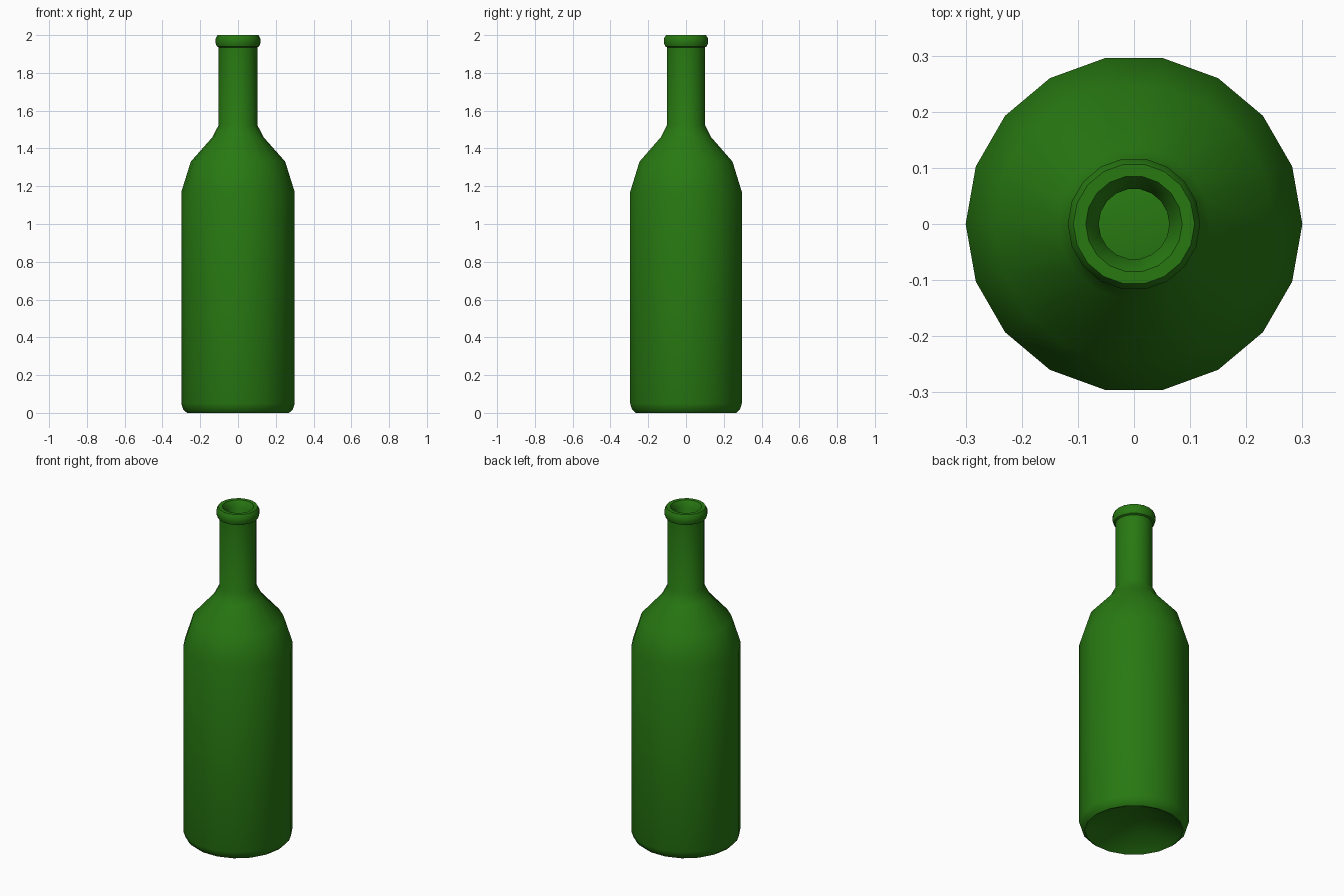
import bpy, bmesh, math

if "Cube" in bpy.data.objects:
    bpy.data.objects.remove(bpy.data.objects["Cube"])

SIDES = 18

glass = bpy.data.materials.new("green_glass")
glass.diffuse_color = (0.021, 0.19, 0.006, 1)
glass.use_nodes = True
glass.node_tree.nodes["Principled BSDF"].inputs["Base Color"].default_value = glass.diffuse_color

# Closed wall profile (radius, height): punt, base, body, shoulder, neck, lip, inside
profile = [
    (0, 0.15), (0.25, 0.01), (0.27, 0.0), (0.29, 0.018), (0.30, 0.05),
    (0.30, 1.17), (0.25, 1.33), (0.135, 1.46), (0.102, 1.525),
    (0.102, 1.935), (0.112, 1.94), (0.118, 1.957), (0.118, 1.982), (0.108, 2.0),
    (0.086, 2.0), (0.063, 1.965),
    (0.063, 1.52), (0.11, 1.43), (0.22, 1.31), (0.265, 1.16),
    (0.265, 0.06), (0.245, 0.045), (0, 0.185),
]

# Lathe the profile around z
bm = bmesh.new()
rings = []
for r, z in profile:
    n = SIDES if r > 0 else 1
    rings.append([bm.verts.new((r * math.cos(2 * math.pi * i / SIDES),
                                r * math.sin(2 * math.pi * i / SIDES), z))
                  for i in range(n)])
for a, b in zip(rings, rings[1:]):
    for i in range(SIDES):
        j = (i + 1) % SIDES
        quad = [a[i % len(a)], a[j % len(a)], b[j % len(b)], b[i % len(b)]]
        bm.faces.new(list(dict.fromkeys(quad)))
bmesh.ops.recalc_face_normals(bm, faces=bm.faces)

mesh = bpy.data.meshes.new("bottle")
bm.to_mesh(mesh)
bm.free()
mesh.materials.append(glass)
bottle = bpy.data.objects.new("bottle", mesh)
bpy.context.collection.objects.link(bottle)

# Smooth sides with crisp rims
bpy.context.view_layer.objects.active = bottle
bottle.select_set(True)
bpy.ops.object.shade_smooth_by_angle(angle=math.radians(35))
